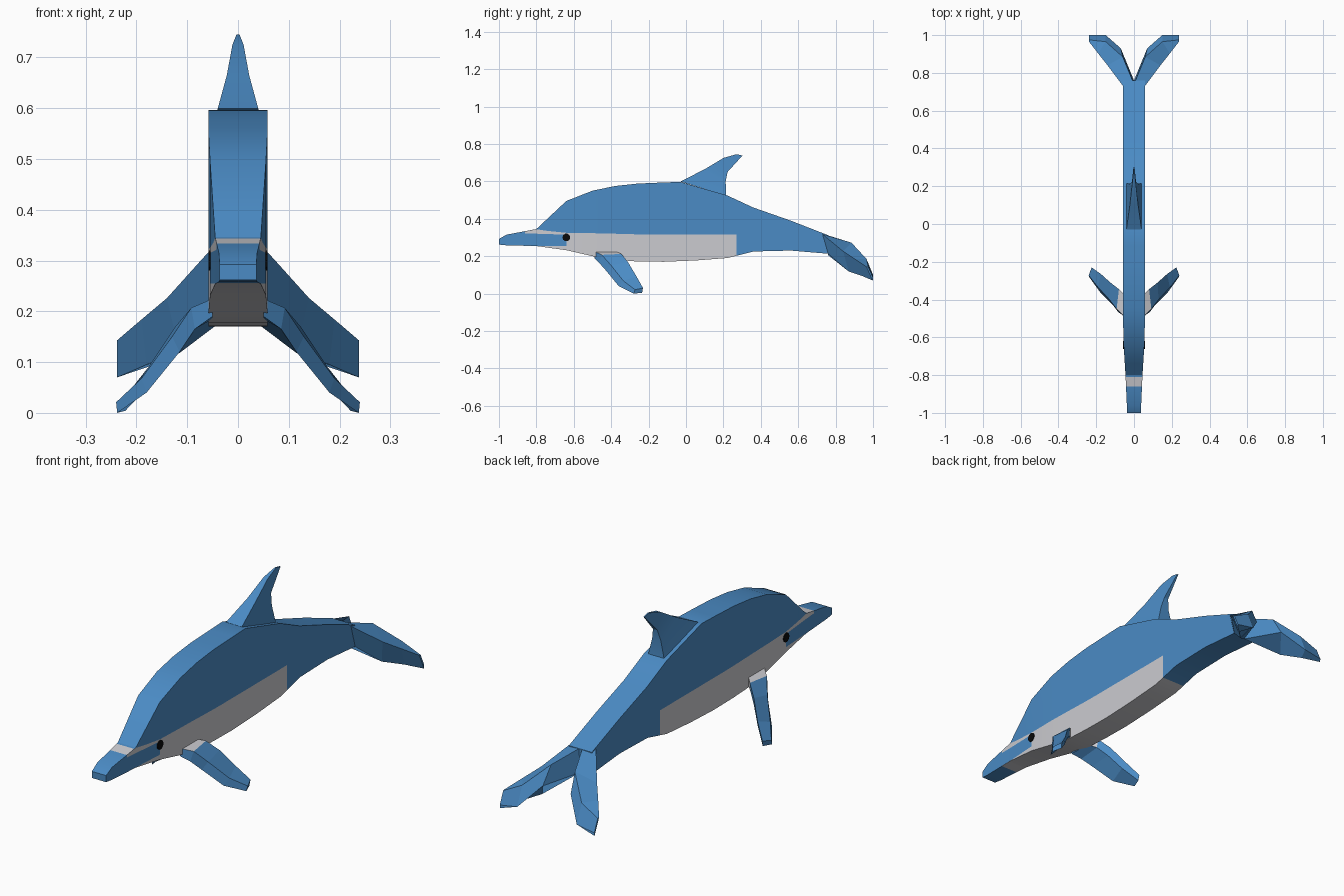
import bpy, bmesh, math

if "Cube" in bpy.data.objects:
    bpy.data.objects.remove(bpy.data.objects["Cube"])


def material(name, rgb):
    m = bpy.data.materials.new(name)
    m.diffuse_color = (*rgb, 1)
    m.use_nodes = True
    m.node_tree.nodes["Principled BSDF"].inputs["Base Color"].default_value = m.diffuse_color
    return m


BLUE, GREY, BLACK = 0, 1, 2
MATS = [material("dolphin blue", (0.07, 0.26, 0.56)),
        material("belly grey", (0.60, 0.60, 0.63)),
        material("eye black", (0.003, 0.003, 0.003))]


def lerp_curve(pts, y):
    """Height or width of a polyline at y."""
    if y <= pts[0][0]:
        return pts[0][1]
    for (y0, v0), (y1, v1) in zip(pts, pts[1:]):
        if y <= y1:
            return v0 + (v1 - v0) * (y - y0) / (y1 - y0)
    return pts[-1][1]


def loft(name, sections, colour=lambda i, j: BLUE, smooth=30):
    """Skin closed cross-sections with quads and cap both ends."""
    bm = bmesh.new()
    rings = [[bm.verts.new(p) for p in s] for s in sections]
    n = len(rings[0])
    for i in range(len(rings) - 1):
        for j in range(n):
            k = (j + 1) % n
            f = bm.faces.new((rings[i][j], rings[i][k], rings[i + 1][k], rings[i + 1][j]))
            f.material_index = colour(i, j)
    bm.faces.new(rings[0])
    bm.faces.new(rings[-1])
    bmesh.ops.recalc_face_normals(bm, faces=bm.faces)
    me = bpy.data.meshes.new(name)
    bm.to_mesh(me)
    bm.free()
    for m in MATS:
        me.materials.append(m)
    ob = bpy.data.objects.new(name, me)
    bpy.context.collection.objects.link(ob)
    if smooth:
        bpy.ops.object.select_all(action='DESELECT')
        ob.select_set(True)
        bpy.context.view_layer.objects.active = ob
        bpy.ops.object.shade_smooth_by_angle(angle=math.radians(smooth))
    return ob


def flip(sections, side):
    return [[(x * side, y, z) for x, y, z in s] for s in sections]


# Body: flat-sided slab, split into colour bands by height
TOP = [(-1, .292), (-.96, .315), (-.8, .345), (-.64, .495), (-.5, .55), (-.38, .575),
       (-.26, .588), (-.12, .594), (-.03, .597), (.22, .525), (.36, .46), (.56, .39), (.76, .312)]
BOTTOM = [(-1, .262), (-.96, .258), (-.8, .254), (-.64, .232), (-.5, .2), (-.38, .178),
          (-.26, .172), (-.12, .17), (.05, .177), (.22, .19), (.36, .225), (.56, .23), (.76, .213)]
WIDTH = [(-1, .036), (-.8, .045), (-.64, .055), (-.5, .058)]
MASK = [(-.86, .322), (-.64, .315)]
BELLY = [(-.81, .35), (-.74, .335), (-.64, .325), (-.45, .322), (-.2, .315),
         (0, .28), (.15, .25), (.27, .20)]
ys = sorted({y for c in (TOP, BOTTOM, MASK, BELLY) for y, _ in c})
rings = []
for y in ys:
    b, t, w = (lerp_curve(c, y) for c in (BOTTOM, TOP, WIDTH))
    levels = [b]
    for k, v in enumerate((.255, lerp_curve(MASK, y), lerp_curve(BELLY, y))):
        levels.append(min(max(v, levels[-1] + .001), t - .001 * (3 - k)))
    levels.append(t)
    rings.append([(w, y, z) for z in levels] + [(-w, y, z) for z in reversed(levels)])


def body_colour(i, j):
    y = (ys[i] + ys[i + 1]) / 2
    band = min(j, 8 - j)          # 0..3 up the side, 4 back, -1 underside
    if not -.86 < y < .27:
        return BLUE
    if band == 4:                 # pale stripe over the snout
        return GREY if y < -.81 else BLUE
    if band == 3:
        return BLUE
    if band == 1 and y < -.64:    # blue mask running to the eye
        return BLUE
    return GREY


loft("body", rings, body_colour)

# Dorsal fin: wide wedge narrowing to a swept tip
fin = [(-.03, .599, .215, .525, .04), (.1, .665, .212, .60, .022),
       (.2, .725, .222, .65, .011), (.27, .745, .302, .738, .003)]
loft("dorsal_fin", [[(w, yf, zf), (w, yb, zb), (-w, yb, zb), (-w, yf, zf)]
                    for yf, zf, yb, zb, w in fin], smooth=25)

# Tail fluke sections: leading top, trailing top, trailing bottom, leading bottom
FLUKE = [[(.058, .73, .317), (0, .74, .317), (0, .76, .205), (.058, .76, .213)],
         [(.14, .84, .226), (.06, .885, .272), (.07, .93, .19), (.115, .87, .118)],
         [(.19, .903, .184), (.15, .965, .185), (.15, 1, .1), (.18, .94, .095)],
         [(.238, .965, .143), (.238, .975, .141), (.238, 1, .085), (.238, .998, .07)]]

# Flipper sections: leading top, trailing top, trailing bottom, leading bottom
FLIPPER = [[(.05, -.49, .225), (.05, -.375, .225), (.05, -.375, .185), (.05, -.49, .19)],
           [(.092, -.45, .207), (.08, -.345, .212), (.08, -.35, .17), (.085, -.465, .165)],
           [(.13, -.40, .15), (.125, -.31, .168), (.118, -.32, .13), (.115, -.425, .12)],
           [(.19, -.335, .068), (.175, -.265, .092), (.165, -.28, .065), (.18, -.36, .04)],
           [(.24, -.272, .021), (.224, -.23, .03), (.222, -.235, .004), (.238, -.28, 0)]]

for label, side in (("right", 1), ("left", -1)):
    loft(label + "_fluke", flip(FLUKE, side), smooth=0)
    loft(label + "_flipper", flip(FLIPPER, side),
         lambda i, j: GREY if i == 0 and j in (0, 1) else BLUE, smooth=0)
    # Eye: thin dark disc on the flank
    disc = [(math.cos(a * math.tau / 10) * .021, math.sin(a * math.tau / 10) * .021)
            for a in range(10)]
    eye = [[(x, -.64 + u, .30 + v) for u, v in disc] for x in (.0495, .0585)]
    ob = loft(label + "_eye", flip(eye, side), lambda i, j: BLACK, smooth=0)
    for f in ob.data.polygons:
        f.material_index = BLACK
